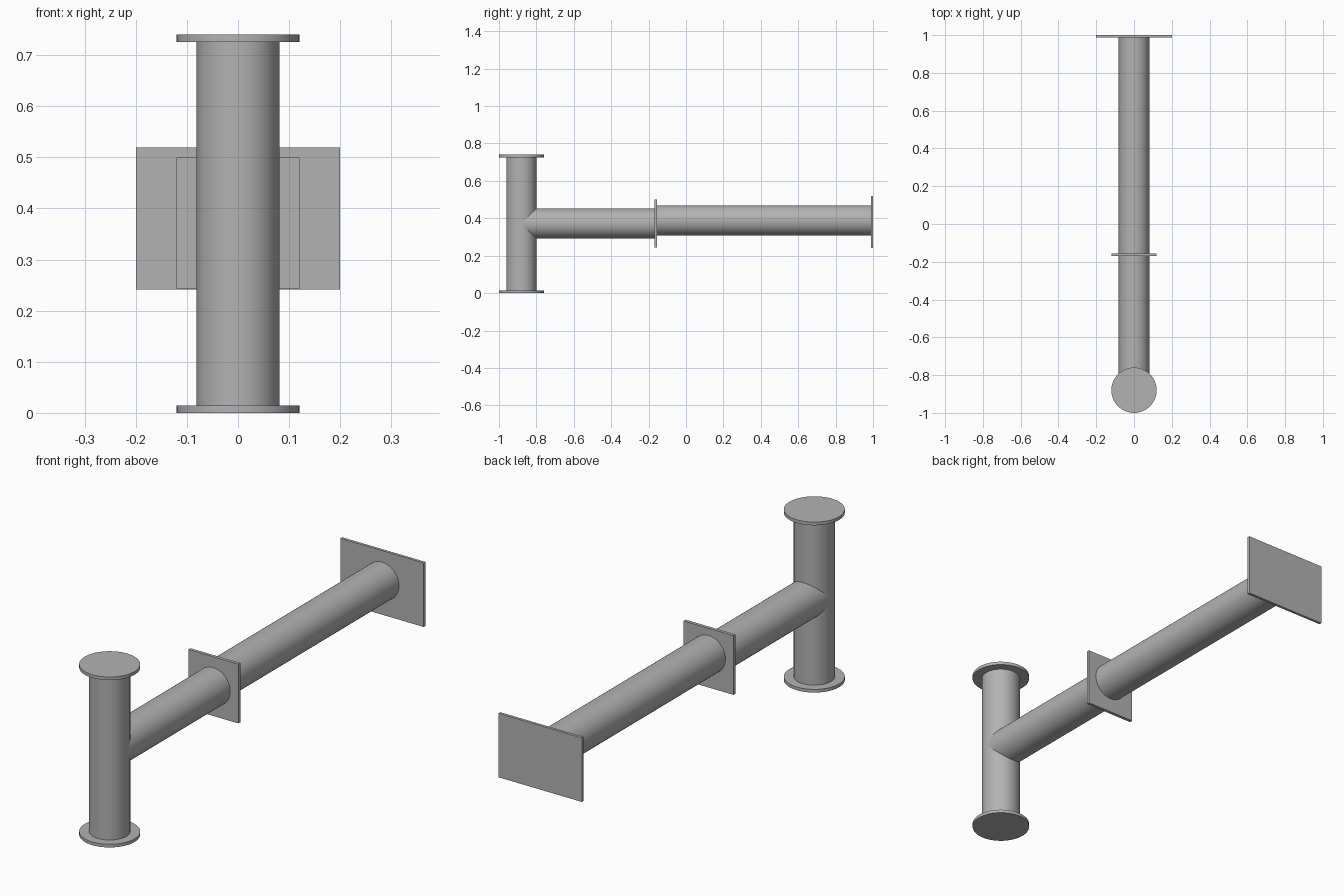
import bpy
import math

cube = bpy.data.objects.get("Cube")
if cube:
    bpy.data.objects.remove(cube, do_unlink=True)

steel = bpy.data.materials.new("grey steel")
steel.use_nodes = True
GREY = (0.45, 0.45, 0.45, 1)
steel.diffuse_color = GREY
steel.node_tree.nodes["Principled BSDF"].inputs["Base Color"].default_value = GREY

PIPE_R = 0.081
POST_Y = -0.88
HEIGHT = 0.74
CAP = 0.014


def finish(name):
    ob = bpy.context.object
    ob.name = name
    ob.data.materials.append(steel)
    return ob


def upright(name, radius, z0, z1):
    bpy.ops.mesh.primitive_cylinder_add(vertices=64, radius=radius, depth=z1 - z0,
                                        location=(0, POST_Y, (z0 + z1) / 2))
    bpy.ops.object.shade_smooth_by_angle()
    return finish(name)


def level_pipe(name, y0, y1, z):
    bpy.ops.mesh.primitive_cylinder_add(vertices=64, radius=PIPE_R, depth=y1 - y0,
                                        location=(0, (y0 + y1) / 2, z),
                                        rotation=(math.pi / 2, 0, 0))
    bpy.ops.object.shade_smooth_by_angle()
    return finish(name)


def plate(name, half_width, y0, y1, z0, z1):
    bpy.ops.mesh.primitive_cube_add(size=1, location=(0, (y0 + y1) / 2, (z0 + z1) / 2))
    ob = finish(name)
    ob.scale = (2 * half_width, y1 - y0, z1 - z0)
    return ob


# Upright post with a round flange at each end
upright("post", PIPE_R, CAP, HEIGHT - CAP)
upright("bottom_flange", 0.12, 0, CAP)
upright("top_flange", 0.12, HEIGHT - CAP, HEIGHT)

# Two level pipes, the rear one set slightly higher
level_pipe("front_pipe", POST_Y, -0.169, 0.372)
level_pipe("rear_pipe", -0.155, 0.988, 0.388)

# Joining plate and rear mounting plate
plate("joining_plate", 0.12, -0.169, -0.155, 0.243, 0.5)
plate("mounting_plate", 0.2, 0.988, 1.0, 0.241, 0.519)
